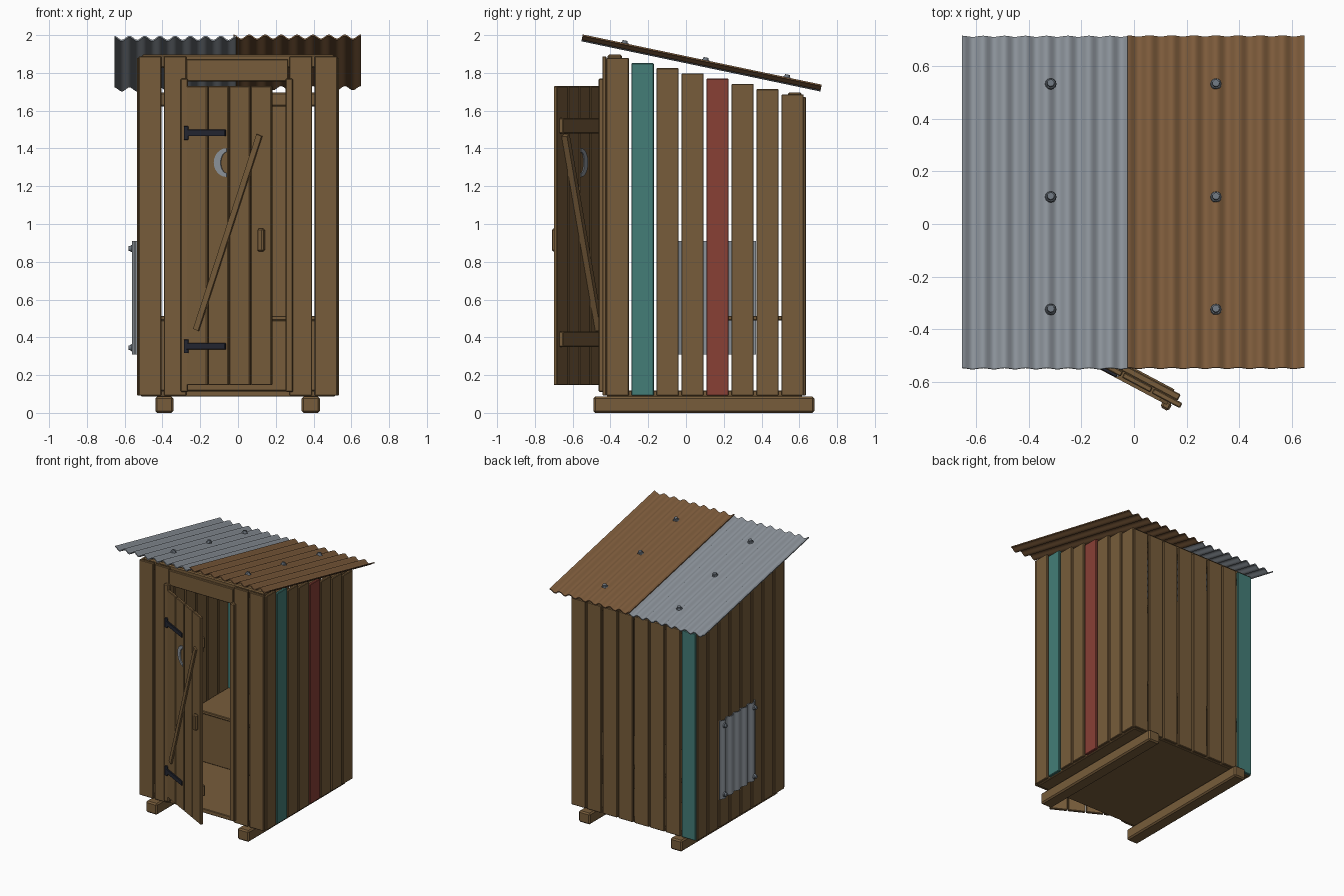
import bpy, bmesh, math
from mathutils import Matrix, Vector

if "Cube" in bpy.data.objects:
    bpy.data.objects.remove(bpy.data.objects["Cube"])


def material(name, rgb):
    m = bpy.data.materials.new(name)
    m.diffuse_color = (*rgb, 1)
    m.use_nodes = True
    m.node_tree.nodes["Principled BSDF"].inputs["Base Color"].default_value = m.diffuse_color
    return m


WOOD = material("weathered wood", (0.185, 0.108, 0.043))
RUST = material("rusted metal", (0.215, 0.11, 0.046))
METAL = material("galvanised metal", (0.27, 0.30, 0.335))
SCREW = material("screw steel", (0.15, 0.175, 0.205))
IRON = material("black iron", (0.017, 0.019, 0.03))
TEAL = material("teal paint", (0.056, 0.205, 0.184))
RED = material("red paint", (0.246, 0.05, 0.036))


def finish(name, bm, mat, matrix=None, smooth=False):
    bmesh.ops.recalc_face_normals(bm, faces=bm.faces)
    me = bpy.data.meshes.new(name)
    bm.to_mesh(me)
    bm.free()
    me.materials.append(mat)
    if smooth:
        me.shade_smooth()
    ob = bpy.data.objects.new(name, me)
    bpy.context.collection.objects.link(ob)
    if matrix is not None:
        ob.matrix_world = matrix
    return ob


def box(name, xs, ys, zs, mat=WOOD, matrix=None, bevel=0.004):
    size = Vector((xs[1] - xs[0], ys[1] - ys[0], zs[1] - zs[0]))
    mid = Vector((sum(xs) / 2, sum(ys) / 2, sum(zs) / 2))
    bm = bmesh.new()
    bmesh.ops.create_cube(bm, size=1, matrix=Matrix.Translation(mid) @ Matrix.Diagonal((*size, 1)))
    if bevel:
        bmesh.ops.bevel(bm, geom=bm.edges[:], offset=bevel, segments=1, affect='EDGES')
    return finish(name, bm, mat, matrix)


def prism(name, outline, depth, mat, matrix=None):
    # extrude a flat outline of 3D points along a vector
    bm = bmesh.new()
    face = bm.faces.new([bm.verts.new(p) for p in outline])
    new = bmesh.ops.extrude_face_region(bm, geom=[face])["geom"]
    bmesh.ops.translate(bm, vec=depth, verts=[v for v in new if isinstance(v, bmesh.types.BMVert)])
    return finish(name, bm, mat, matrix)


def corrugated(name, width, length, pitch, amp, mat, matrix, thick=0.008):
    # wavy sheet in local xy, ridges along y
    n = round(width / pitch) * 10
    bm = bmesh.new()
    rows = []
    for y in (-length / 2, length / 2):
        for off in (-thick / 2, thick / 2):
            rows.append([bm.verts.new((width * (i / n - 0.5), y,
                         off + amp * math.cos(2 * math.pi * width * i / n / pitch)))
                         for i in range(n + 1)])
    for a, b in ((0, 2), (1, 3), (0, 1), (2, 3)):
        for i in range(n):
            bm.faces.new((rows[a][i], rows[a][i + 1], rows[b][i + 1], rows[b][i]))
    for i in (0, n):
        bm.faces.new((rows[0][i], rows[1][i], rows[3][i], rows[2][i]))
    ob = finish(name, bm, mat, matrix, True)
    bpy.context.view_layer.objects.active = ob
    ob.select_set(True)
    bpy.ops.object.shade_smooth_by_angle(angle=math.radians(45))
    ob.select_set(False)


def screw(name, matrix, r=0.022):
    # washer with a domed head
    bm = bmesh.new()
    for rad, h, z in ((r, 0.008, 0), (r * 0.72, 0.018, 0.006)):
        bmesh.ops.create_cone(bm, cap_ends=True, segments=12, radius1=rad, radius2=rad * 0.85,
                              depth=h, matrix=Matrix.Translation((0, 0, z)))
    finish(name, bm, SCREW, matrix)


# skids and floor
for side, x in (("left", -0.39), ("right", 0.385)):
    box(side + "_skid", (x - 0.048, x + 0.048), (-0.49, 0.68), (0, 0.086), bevel=0.01)
box("floor", (-0.513, 0.513), (-0.42, 0.615), (0.086, 0.118))

# side walls, stepping down towards the back
for i in range(8):
    y = -0.362 + 0.1323 * i
    top = 1.88 - 0.0277 * i
    for side, s in (("left", -1), ("right", 1)):
        mat = {1: TEAL, 4: RED}.get(i, WOOD) if s > 0 else WOOD
        box(f"{side}_wall_plank_{i + 1}", sorted((s * 0.513, s * 0.535)), (y - 0.059, y + 0.059),
            (0.092, top), mat)

# back wall and front wall
for i in range(8):
    x = -0.466 + 0.1331 * i
    box(f"back_wall_plank_{i + 1}", (x - 0.06, x + 0.06), (0.613, 0.635), (0.092, 1.672),
        TEAL if i == 0 else WOOD)
    if i in (0, 1, 6, 7):
        box(f"front_wall_plank_{i + 1}", (x - 0.06, x + 0.06), (-0.443, -0.421), (0.092, 1.888))

# top beams, header and door jambs
box("front_beam", (-0.51, 0.51), (-0.415, -0.34), (1.825, 1.897), bevel=0.008)
box("back_beam", (-0.51, 0.51), (0.54, 0.611), (1.622, 1.697), bevel=0.008)
box("door_header", (-0.275, 0.265), (-0.44, -0.418), (1.755, 1.872))
for side, x in (("left", -0.284), ("right", 0.272)):
    box(side + "_door_jamb", (x - 0.02, x + 0.02), (-0.463, -0.425), (0.11, 1.77), bevel=0.006)

# bench
box("bench_front", (-0.51, 0.51), (0.205, 0.225), (0.118, 0.49))
box("bench_seat", (-0.51, 0.51), (0.195, 0.612), (0.49, 0.513))

# door, hung open from its left edge
DOOR = Matrix.Translation((-0.262, -0.445, 0)) @ Matrix.Rotation(math.radians(-28), 4, 'Z')
for i in range(4):
    box(f"door_plank_{i + 1}", (0.128 * i, 0.128 * i + 0.122), (-0.022, 0), (0.147, 1.73), WOOD, DOOR)
for name, z in (("lower", 0.39), ("upper", 1.52)):
    box(name + "_door_batten", (0.02, 0.485), (0, 0.026), (z - 0.04, z + 0.04), WOOD, DOOR)
a, b = Vector((0.06, 0, 0.44)), Vector((0.44, 0, 1.47))
d = b - a
side = Vector((d.z, 0, -d.x)).normalized() * 0.016
prism("door_brace", [p + Vector((0, -0.034, 0)) for p in (a - side, a + side, b + side, b - side)],
      (0, 0.066, 0), WOOD, DOOR)
box("door_handle", (0.437, 0.473), (-0.053, -0.02), (0.855, 0.975), WOOD, DOOR, 0.008)

# crescent moon through the door
arc = [math.radians(-90 + 15 * k) for k in range(13)]
moon = [(0.243 - 0.077 * math.cos(t), -0.028, 1.325 + 0.076 * math.sin(t)) for t in arc]
moon += [(0.243 - 0.036 * math.cos(t), -0.028, 1.325 + 0.056 * math.sin(t)) for t in reversed(arc)]
prism("door_moon", moon, (0, 0.034, 0), METAL, DOOR)

# hinges
for name, z in (("lower", 0.352), ("upper", 1.482)):
    box(name + "_hinge_strap", (-0.01, 0.236), (-0.032, -0.018), (z - 0.017, z + 0.017), IRON, DOOR, 0.002)
    box(name + "_hinge_plate", (-0.287, -0.262), (-0.476, -0.455), (z - 0.036, z + 0.036), IRON, None, 0.002)

# corrugated roof in two sheets
ROOF = Matrix.Translation((0, 0.0825, 1.853)) @ Matrix.Rotation(-math.atan(0.21), 4, 'X')
LEN = 1.265 / math.cos(math.atan(0.21))
corrugated("left_roof_sheet", 0.645, LEN, 0.0806, 0.011, METAL, ROOF @ Matrix.Translation((-0.3325, 0, -0.004)))
corrugated("right_roof_sheet", 0.675, LEN, 0.0844, 0.011, RUST, ROOF @ Matrix.Translation((0.3125, 0, 0.003)))
for x in (-0.317, 0.312):
    for k, y in enumerate((-0.42, 0.018, 0.458)):
        screw(f"{'left' if x < 0 else 'right'}_roof_screw_{k + 1}", ROOF @ Matrix.Translation((x, y, 0.018)))

# corrugated patch on the left wall
PATCH = Matrix(((0, 0, 1, -0.549), (1, 0, 0, 0.155), (0, 1, 0, 0.61), (0, 0, 0, 1)))
corrugated("wall_patch", 0.43, 0.6, 0.086, 0.009, METAL, PATCH)
OUT = Matrix.Rotation(math.radians(-90), 4, 'Y')
for k, (y, z) in enumerate(((-0.025, 0.345), (-0.025, 0.87), (0.335, 0.345), (0.335, 0.87))):
    screw(f"patch_screw_{k + 1}", Matrix.Translation((-0.564, y, z)) @ OUT, 0.02)
